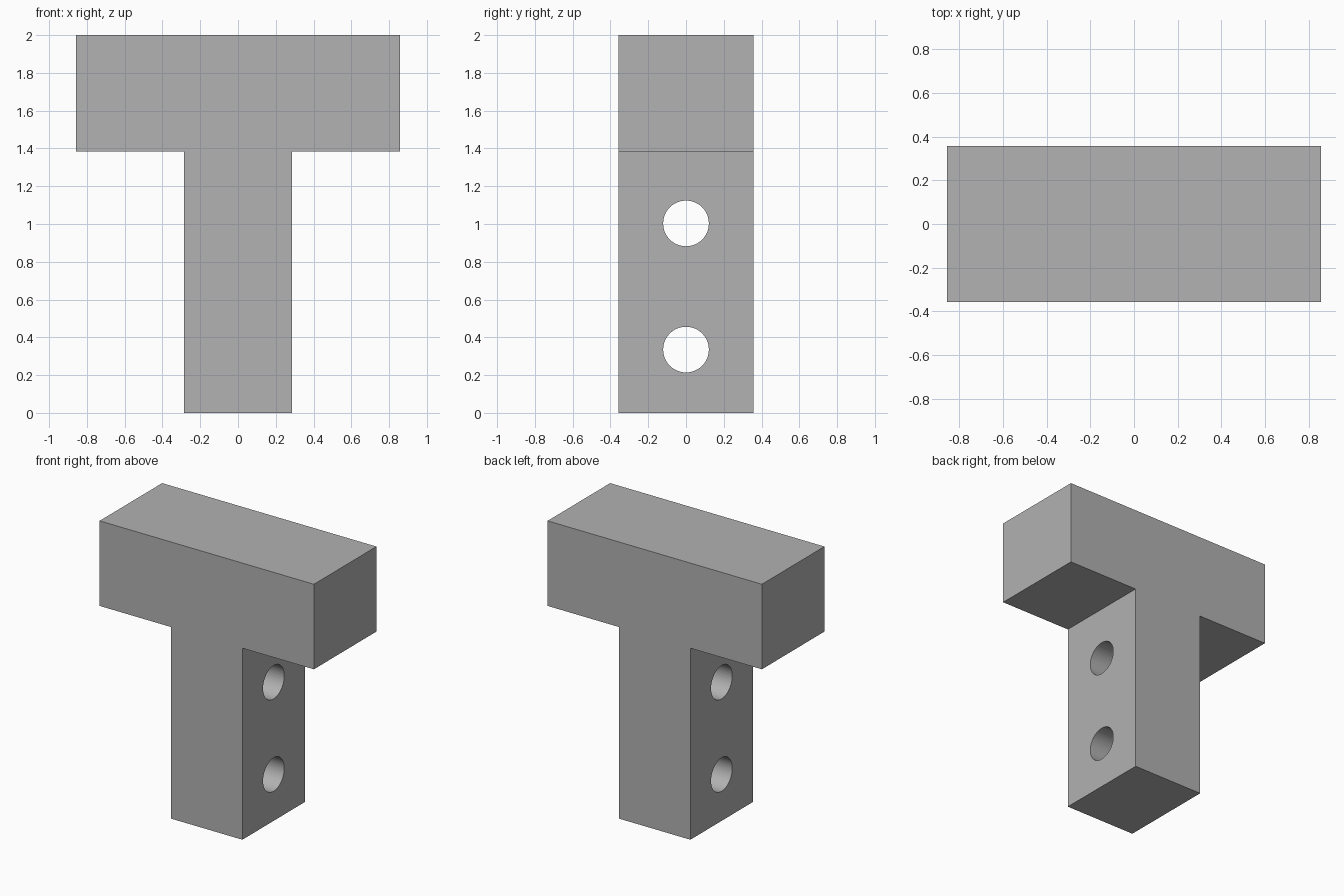
import bpy
import bmesh
from math import radians

default_cube = bpy.data.objects.get("Cube")
if default_cube:
    bpy.data.objects.remove(default_cube, do_unlink=True)

HALF_BAR, HALF_LEG, HALF_DEPTH = 0.857, 0.285, 0.357
BAR_BOTTOM, HEIGHT = 1.385, 2.0
HOLE_RADIUS = 0.121
HOLE_HEIGHTS = (0.335, 1.003)

# Single plain grey
grey = bpy.data.materials.new("plain grey")
grey.use_nodes = True
colour = (0.445, 0.445, 0.445, 1)
grey.diffuse_color = colour
grey.node_tree.nodes["Principled BSDF"].inputs["Base Color"].default_value = colour

# T-shaped block: half profile mirrored in x, then extruded through the depth
half = [(HALF_LEG, 0), (HALF_LEG, BAR_BOTTOM), (HALF_BAR, BAR_BOTTOM), (HALF_BAR, HEIGHT)]
profile = half + [(-x, z) for x, z in reversed(half)]
bm = bmesh.new()
face = bm.faces.new([bm.verts.new((x, -HALF_DEPTH, z)) for x, z in profile])
extruded = bmesh.ops.extrude_face_region(bm, geom=[face])["geom"]
bmesh.ops.translate(bm, vec=(0, 2 * HALF_DEPTH, 0),
                    verts=[g for g in extruded if isinstance(g, bmesh.types.BMVert)])
bmesh.ops.recalc_face_normals(bm, faces=bm.faces)
mesh = bpy.data.meshes.new("t_block")
bm.to_mesh(mesh)
bm.free()
mesh.materials.append(grey)
block = bpy.data.objects.new("t_block", mesh)
bpy.context.collection.objects.link(block)

# Two round holes drilled sideways through the leg
for z in HOLE_HEIGHTS:
    bpy.ops.mesh.primitive_cylinder_add(vertices=48, radius=HOLE_RADIUS, depth=1,
                                        location=(0, 0, z), rotation=(0, radians(90), 0))
    cutter = bpy.context.object
    cutter.name = "hole_cutter"
    cutter.hide_render = True
    cutter.data.materials.append(grey)
    drill = block.modifiers.new("drill", "BOOLEAN")
    drill.operation = "DIFFERENCE"
    drill.solver = "EXACT"
    drill.object = cutter
    bpy.ops.object.select_all(action="DESELECT")
    block.select_set(True)
    bpy.context.view_layer.objects.active = block
    bpy.ops.object.modifier_apply(modifier=drill.name)
    bpy.data.objects.remove(cutter, do_unlink=True)
